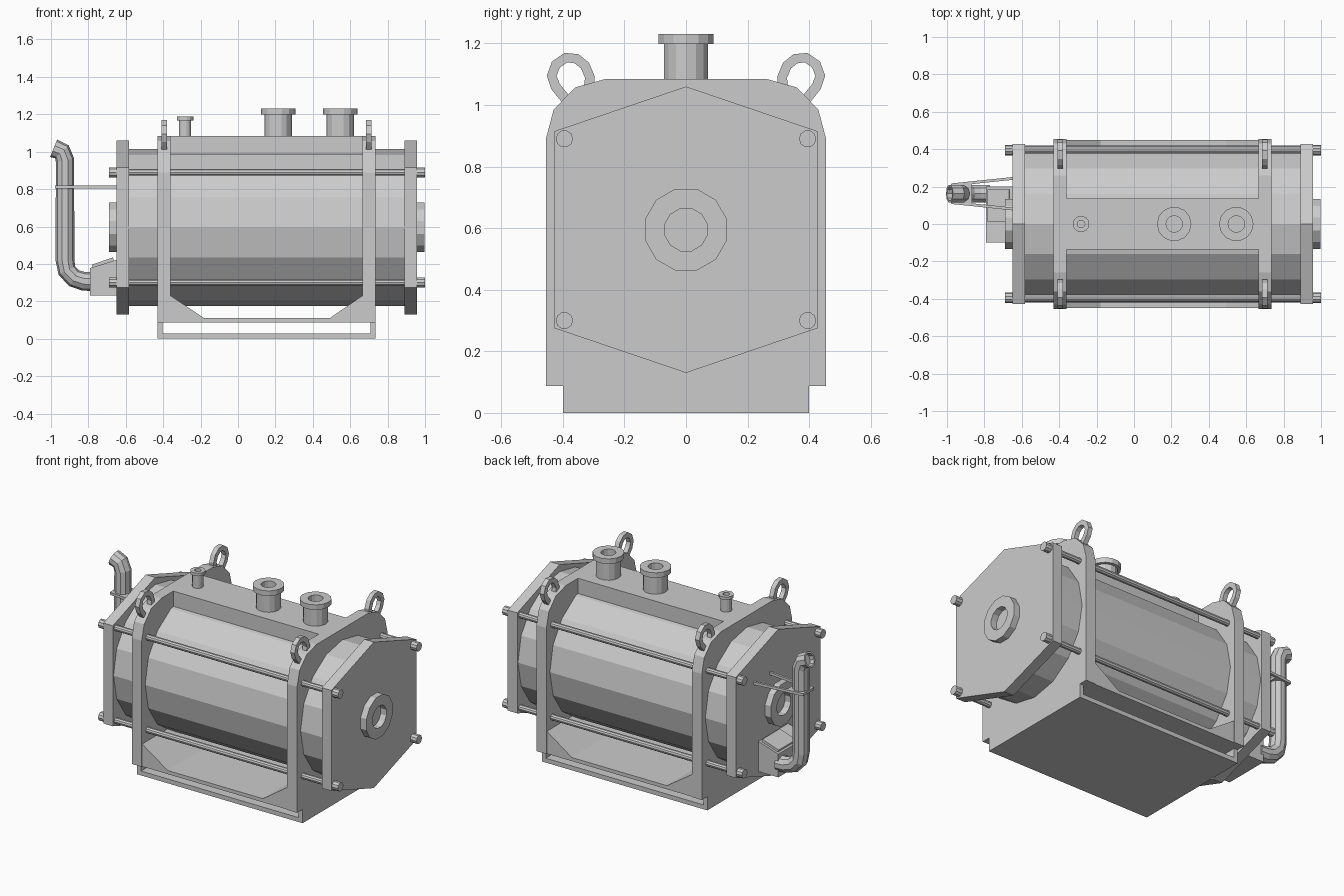
import bpy, bmesh, math
from mathutils import Vector

if "Cube" in bpy.data.objects:
    bpy.data.objects.remove(bpy.data.objects["Cube"])

AXES = {'x': lambda a, b, h: (h, a, b),   # profile (y, z), extruded along x
        'y': lambda a, b, h: (a, h, b)}   # profile (x, z), extruded along y


def finish(bm, name):
    bmesh.ops.recalc_face_normals(bm, faces=bm.faces)
    me = bpy.data.meshes.new(name)
    bm.to_mesh(me)
    bm.free()
    ob = bpy.data.objects.new(name, me)
    bpy.context.collection.objects.link(ob)
    return ob


def prism(name, pts, axis, h0, h1):
    bm = bmesh.new()
    f = AXES[axis]
    lo = [bm.verts.new(f(a, b, h0)) for a, b in pts]
    hi = [bm.verts.new(f(a, b, h1)) for a, b in pts]
    bm.faces.new(lo)
    bm.faces.new(hi)
    n = len(pts)
    for i in range(n):
        j = (i + 1) % n
        bm.faces.new((lo[i], lo[j], hi[j], hi[i]))
    return finish(bm, name)


def box(name, x0, x1, y0, y1, z0, z1):
    return prism(name, [(x0, z0), (x1, z0), (x1, z1), (x0, z1)], 'y', y0, y1)


def skin(bm, rings):
    for a, b in zip(rings, rings[1:]):
        n = len(a)
        for i in range(n):
            j = (i + 1) % n
            bm.faces.new((a[i], a[j], b[j], b[i]))
    bm.faces.new(rings[0])
    bm.faces.new(rings[-1])


def lathe(name, profile, axis, c, n=12, phase=0.0):
    """Revolve (radius, height) pairs round x or z through point c."""
    bm = bmesh.new()
    rings = []
    for r, h in profile:
        ring = []
        for i in range(n):
            t = 2 * math.pi * (i + phase) / n
            u, v = r * math.cos(t), r * math.sin(t)
            p = (h, u, v) if axis == 'x' else (u, v, h)
            ring.append(bm.verts.new(Vector(c) + Vector(p)))
        rings.append(ring)
    skin(bm, rings)
    return finish(bm, name)


def tube(name, path, r, bore, depth, n=8):
    """Pipe in a plane of constant y, with a bored far end."""
    bm = bmesh.new()
    P = [Vector(p) for p in path]
    side = Vector((0, 1, 0))
    rings = []

    def ring(p, d, rad):
        up = d.cross(side).normalized()
        return [bm.verts.new(p + rad * (math.cos(t) * side + math.sin(t) * up))
                for t in (2 * math.pi * (i + .5) / n for i in range(n))]
    for i, p in enumerate(P):
        d0 = (P[i] - P[i - 1]).normalized() if i else Vector()
        d1 = (P[i + 1] - P[i]).normalized() if i < len(P) - 1 else Vector()
        d = (d0 + d1).normalized()
        rings.append(ring(p, d, r))
    rings += [ring(P[-1], d, bore), ring(P[-1] - d * depth, d, bore)]
    skin(bm, rings)
    return finish(bm, name)


def strip(path, w):
    """Outline of a flat band of width w along a 2D path."""
    P = [Vector(p) for p in path]
    left, right = [], []
    for i, p in enumerate(P):
        d = (P[min(i + 1, len(P) - 1)] - P[max(i - 1, 0)]).normalized()
        q = Vector((-d.y, d.x)) * w / 2
        left.append(tuple(p + q))
        right.append(tuple(p - q))
    return left + right[::-1]


CZ = 0.595

# Drum
lathe('drum', [(0.42, -0.6), (0.42, 0.9)], 'x', (0, 0, CZ), 16)

# Hexagonal end plates with hub flanges
hexa = [(0, 1.06), (0.427, 0.915), (0.427, 0.275),
        (0, 0.13), (-0.427, 0.275), (-0.427, 0.915)]
for tag, x0, x1, face, out in (('left', -0.65, -0.583, -0.645, -0.69),
                               ('right', 0.89, 0.957, 0.95, 0.997)):
    prism(tag + '_end_plate', hexa, 'x', x0, x1)
    s = 0.042 if out < 0 else -0.042
    lathe(tag + '_hub', [(0.137, face), (0.137, out), (0.071, out), (0.071, out + s)],
          'x', (0, 0, CZ), 12, 0.5)

# Tie rods with nuts at both ends
for y in (-0.395, 0.395):
    for z in (0.30, 0.89):
        lathe('tie_rod', [(0.028, -0.69), (0.028, -0.64), (0.019, -0.64),
                          (0.019, 0.94), (0.028, 0.94), (0.028, 1.0)],
              'x', (0, y, z), 10)

# Frame ribs and lifting eyes
half = [(0.455, 0.087), (0.455, 0.89), (0.43, 0.985), (0.36, 1.057), (0.26, 1.085)]
rib = half + [(-y, z) for y, z in reversed(half)]
eye = [(0.318, 1.04), (0.312, 1.09), (0.328, 1.128), (0.355, 1.15), (0.39, 1.154),
       (0.423, 1.131), (0.436, 1.095), (0.424, 1.06), (0.375, 1.0)]
for x in (-0.395, 0.7):
    prism('frame_rib', rib, 'x', x - 0.035, x + 0.035)
    for s in (-1, 1):
        prism('lifting_eye', strip([(s * y, z) for y, z in eye], 0.032),
              'x', x - 0.015, x + 0.015)

# Top beam between the ribs
box('top_beam', -0.37, 0.675, -0.137, 0.137, 0.9, 1.085)

# Cradle floor with sloped corners
prism('cradle', [(-0.37, 0.087), (0.675, 0.087), (0.675, 0.235), (0.665, 0.23),
                 (0.49, 0.11), (-0.18, 0.11), (-0.36, 0.23), (-0.37, 0.235)],
      'y', -0.45, 0.45)

# Hollow base
box('base_floor', -0.43, 0.735, -0.4, 0.4, 0, 0.028)
box('base_left_wall', -0.43, -0.403, -0.4, 0.4, 0.028, 0.09)
box('base_right_wall', 0.708, 0.735, -0.4, 0.4, 0.028, 0.09)

# Top nozzles
for name, x, r, fr, hole, zf, zt in (
        ('small_nozzle', -0.283, 0.033, 0.044, 0.02, 1.168, 1.187),
        ('middle_nozzle', 0.215, 0.073, 0.092, 0.044, 1.198, 1.23),
        ('right_nozzle', 0.547, 0.073, 0.092, 0.044, 1.198, 1.23)):
    lathe(name, [(r, 1.07), (r, zf), (fr, zf), (fr, zt), (hole, zt), (hole, 1.09)],
          'z', (x, 0, 0), 14)

# Burner box with sloped lid
prism('burner_box', [(-0.79, 0.23), (-0.64, 0.23), (-0.64, 0.425), (-0.79, 0.378)],
      'y', -0.1, 0.2)
prism('burner_lid', [(-0.775, 0.375), (-0.663, 0.41), (-0.668, 0.435), (-0.782, 0.396)],
      'y', 0.01, 0.185)

# Exhaust pipe
Y = 0.162
path = [(-0.77, 0.305), (-0.825, 0.307), (-0.875, 0.323), (-0.915, 0.365),
        (-0.925, 0.42), (-0.925, 0.955), (-0.942, 1.0), (-0.986, 1.018)]
tube('exhaust_pipe', [(x, Y, z) for x, z in path], 0.05, 0.038, 0.03, 10)

# Pipe bracket: two converging arms and a clamp plate
for s in (-1, 1):
    bm = bmesh.new()
    bot = [(-0.64, Y + s * 0.09), (-0.64, Y + s * 0.075),
           (-0.975, Y + s * 0.04), (-0.975, Y + s * 0.055)]
    skin(bm, [[bm.verts.new((x, y, z)) for x, y in bot] for z in (0.803, 0.82)])
    finish(bm, 'bracket_arm')
box('bracket_clamp', -0.978, -0.865, Y - 0.053, Y + 0.053, 0.803, 0.82)
